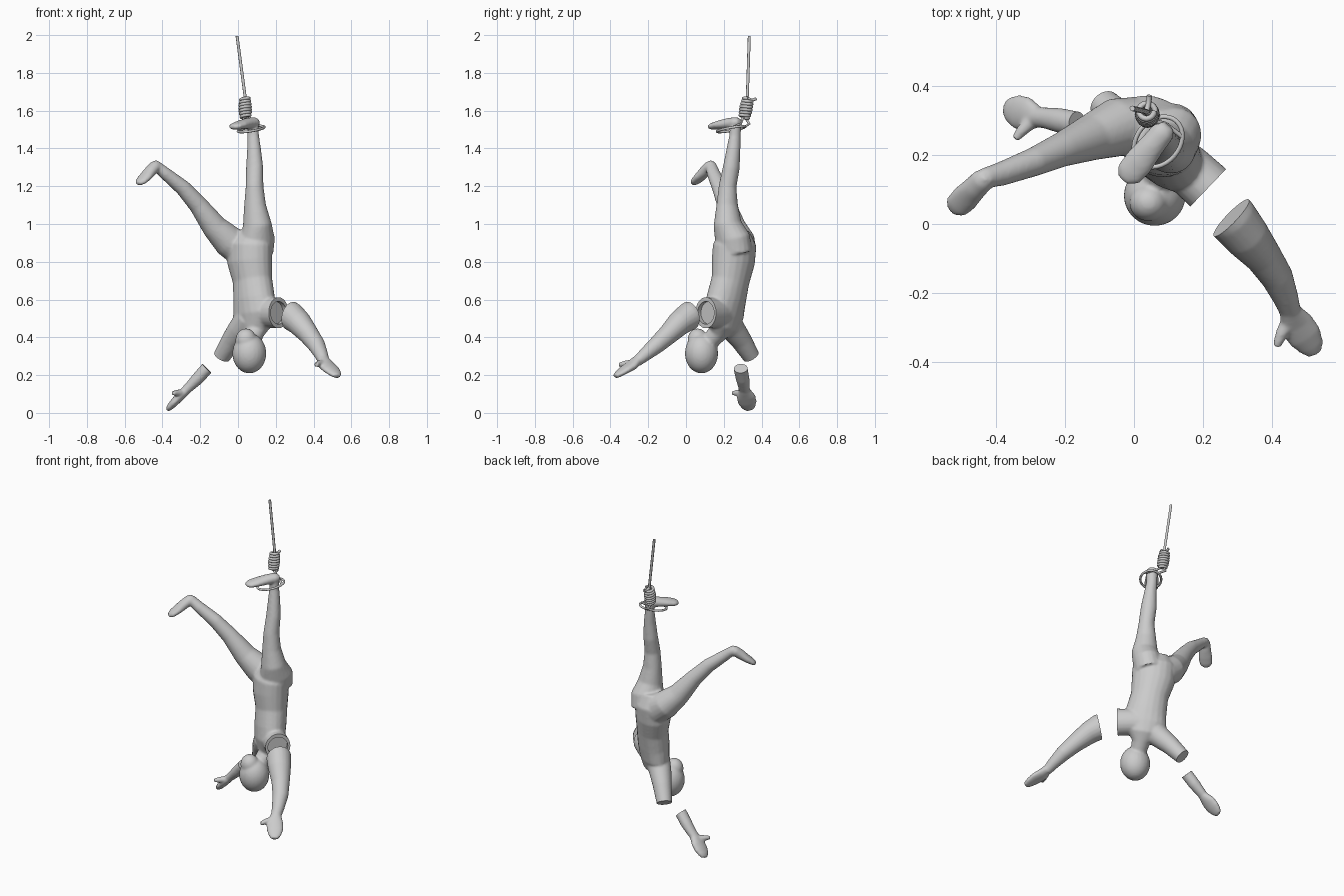
import bpy, bmesh, math
from mathutils import Vector, Matrix

LAT = Vector((0.76, -0.65, 0))      # side axis of the hanging figure
FWD = Vector((-0.65, -0.76, 0))     # direction it faces


def loft(bm, pts, ref=LAT, n=20):
    """Closed tube through (x, y, z, half width along ref, half depth)."""
    cs = [Vector(p[:3]) for p in pts]
    rings = []
    for i, p in enumerate(pts):
        t = (cs[min(i + 1, len(cs) - 1)] - cs[max(i - 1, 0)]).normalized()
        u = (ref - t * ref.dot(t)).normalized()
        v = t.cross(u)
        rings.append([bm.verts.new(cs[i] + u * p[3] * math.cos(a) + v * p[4] * math.sin(a))
                      for a in (2 * math.pi * k / n for k in range(n))])
    for a, b in zip(rings, rings[1:]):
        for k in range(n):
            bm.faces.new((a[k], a[(k + 1) % n], b[(k + 1) % n], b[k]))
    bm.faces.new(rings[0][::-1])
    bm.faces.new(rings[-1])


def ball(bm, c, r):
    bmesh.ops.create_uvsphere(bm, u_segments=24, v_segments=16, radius=1,
                              matrix=Matrix.Translation(c) @ Matrix.Diagonal((*r, 1)))


def cutter(c, direction, r, depth, inward=0.0):
    """Cylinder starting at c (pushed back by inward) and running along direction."""
    d = Vector(direction).normalized()
    bpy.ops.mesh.primitive_cylinder_add(vertices=32, radius=r, depth=depth,
                                        location=Vector(c) + d * (depth / 2 - inward))
    o = bpy.context.object
    o.rotation_mode = 'QUATERNION'
    o.rotation_quaternion = d.to_track_quat('Z', 'Y')
    o.hide_render = True
    return o


def finish(name, bm, cutters=(), voxel=0.008):
    """Fuse overlapping lofts into one skin, then cut the clean ends."""
    bmesh.ops.recalc_face_normals(bm, faces=bm.faces)
    me = bpy.data.meshes.new(name)
    bm.to_mesh(me)
    bm.free()
    o = bpy.data.objects.new(name, me)
    bpy.context.collection.objects.link(o)
    m = o.modifiers.new('fuse', 'REMESH')
    m.mode, m.voxel_size = 'VOXEL', voxel
    m = o.modifiers.new('soften', 'SMOOTH')
    m.factor, m.iterations = 0.5, 5
    for c in cutters:
        m = o.modifiers.new('cut', 'BOOLEAN')
        m.operation, m.object, m.solver = 'DIFFERENCE', c, 'EXACT'
    bpy.ops.object.select_all(action='DESELECT')
    bpy.context.view_layer.objects.active = o
    o.select_set(True)
    bpy.ops.object.convert(target='MESH')
    bpy.ops.object.shade_smooth_by_angle(angle=math.radians(40))
    for c in cutters:
        bpy.data.objects.remove(c)


def rope(name, pts, r=0.008, cyclic=False):
    cu = bpy.data.curves.new(name, 'CURVE')
    cu.dimensions, cu.bevel_depth, cu.bevel_resolution = '3D', r, 2
    cu.use_fill_caps = True
    s = cu.splines.new('POLY')
    s.points.add(len(pts) - 1)
    for q, p in zip(s.points, pts):
        q.co = (*p, 1)
    s.use_cyclic_u = cyclic
    bpy.context.collection.objects.link(bpy.data.objects.new(name, cu))


# Body: torso and neck
bm = bmesh.new()
loft(bm, [(.07, .26, .96, .09, .06), (.06, .258, .89, .13, .104), (.062, .25, .80, .128, .105),
          (.077, .235, .70, .112, .093), (.085, .213, .60, .122, .092),
          (.09, .198, .52, .135, .085), (.09, .19, .46, .10, .072), (.085, .165, .42, .055, .05),
          (.065, .11, .36, .045, .045)])
# Head and jaw
ball(bm, (.06, .082, .315), (.09, .088, .106))
ball(bm, (.042, .062, .385), (.056, .054, .062))
# Hanging leg and foot
loft(bm, [(.09, .25, .86, .09, .11), (.105, .245, .93, .086, .098), (.102, .22, 1.0, .078, .073),
          (.09, .218, 1.1, .06, .055), (.088, .22, 1.2, .047, .047), (.088, .24, 1.3, .047, .043),
          (.085, .252, 1.4, .037, .036), (.08, .26, 1.47, .032, .029), (.08, .263, 1.54, .032, .028)])
loft(bm, [(.10, .285, 1.542, .022, .016), (.085, .268, 1.537, .035, .03),
          (.05, .225, 1.532, .038, .029), (.015, .18, 1.525, .044, .024),
          (-.015, .145, 1.517, .041, .019), (-.03, .125, 1.513, .022, .011)])
# Free leg and foot
loft(bm, [(.02, .29, .86, .08, .09), (-.05, .28, .91, .085, .085), (-.125, .25, .985, .067, .067),
          (-.21, .215, 1.10, .05, .05), (-.29, .18, 1.19, .042, .042),
          (-.385, .145, 1.268, .035, .033), (-.435, .132, 1.31, .03, .027)], Vector((0, 1, 0)))
loft(bm, [(-.425, .14, 1.328, .02, .015), (-.438, .128, 1.307, .034, .03),
          (-.463, .102, 1.28, .036, .03), (-.49, .075, 1.25, .041, .024),
          (-.515, .05, 1.225, .038, .018), (-.528, .037, 1.212, .02, .01)])
# Shoulder socket and arm stub
loft(bm, [(.10, .20, .53, .075, .085), (.16, .155, .53, .074, .08), (.215, .105, .53, .076, .083),
          (.25, .07, .53, .076, .083)], Vector((.65, .76, 0)))
loft(bm, [(.06, .21, .50, .075, .075), (.01, .25, .44, .066, .066), (-.035, .295, .38, .056, .056),
          (-.085, .345, .30, .046, .046), (-.11, .37, .26, .045, .045)])
shoulder = (.215, .105, .53)
finish('body', bm, [cutter(shoulder, (.72, -.69, 0), .13, .1),
                    cutter(shoulder, (.72, -.69, 0), .06, .1, .025),
                    cutter((-.085, .345, .30), (-.09, .1, -.16), .09, .12)], .0075)

# Severed arm with hand and thumb
bm = bmesh.new()
loft(bm, [(.25, .05, .53, .075, .078), (.285, .015, .51, .074, .076), (.325, -.035, .475, .068, .066),
          (.375, -.095, .415, .054, .054), (.415, -.155, .36, .047, .046),
          (.44, -.215, .31, .037, .036), (.455, -.26, .272, .03, .028)], Vector((.85, .5, 0)))
loft(bm, [(.45, -.25, .285, .03, .026), (.47, -.29, .25, .05, .026), (.495, -.325, .228, .05, .022),
          (.515, -.355, .207, .038, .017), (.525, -.375, .194, .022, .012)], Vector((.85, .5, 0)))
loft(bm, [(.45, -.28, .262, .024, .022), (.427, -.32, .26, .018, .017), (.413, -.355, .255, .012, .012)])
finish('severed_arm', bm, [cutter((.282, .018, .512), (-.72, .69, .2), .13, .12)], .006)

# Severed forearm with hand and thumb
Y = Vector((0, 1, 0))
bm = bmesh.new()
loft(bm, [(-.14, .288, .262, .036, .036), (-.17, .29, .23, .037, .034), (-.215, .3, .18, .036, .033),
          (-.255, .307, .14, .031, .027), (-.29, .31, .108, .029, .023)], Y)
loft(bm, [(-.275, .308, .12, .03, .024), (-.31, .318, .085, .05, .024), (-.338, .325, .055, .05, .022),
          (-.36, .333, .032, .038, .018), (-.372, .34, .017, .022, .011)], Y)
loft(bm, [(-.295, .30, .105, .022, .022), (-.325, .27, .105, .017, .017), (-.345, .246, .105, .011, .011)])
finish('severed_forearm', bm, [cutter((-.165, .29, .235), (.7, -.05, .7), .09, .1)], .006)

# Rope, coiled knot, tail and ankle loop
top, bot = Vector((.037, .328, 1.665)), Vector((.04, .308, 1.56))
rope('rope', [(-.005, .335, 1.995), (.037, .325, 1.68), bot])
axis = (bot - top).normalized()
u = axis.cross(Y).normalized()
v = axis.cross(u)
turns, steps = 7, 16
coil = []
for i in range(turns * steps + 1):
    f, a = i / (turns * steps), 2 * math.pi * i / steps
    r = .022 + .006 * math.sin(math.pi * f)
    coil.append(top.lerp(bot, f) + (u * math.cos(a) + v * math.sin(a)) * r)
rope('knot_coil', coil, .0085)
rope('rope_tail', [top, (.042, .35, 1.655), (.045, .372, 1.663)])
loop = [Vector((.07, .238, 1.502)) + FWD * .08 * math.cos(a) + LAT * .062 * math.sin(a)
        + Vector((0, 0, -.015 * math.cos(a))) for a in (2 * math.pi * k / 32 for k in range(32))]
rope('ankle_loop', loop, .007, True)
for s in (-1, 1):
    rope('loop_strand', [bot + LAT * s * .012, Vector((.065, .312, 1.53)) + LAT * s * .035,
                         loop[16 - s * 4]], .007)
